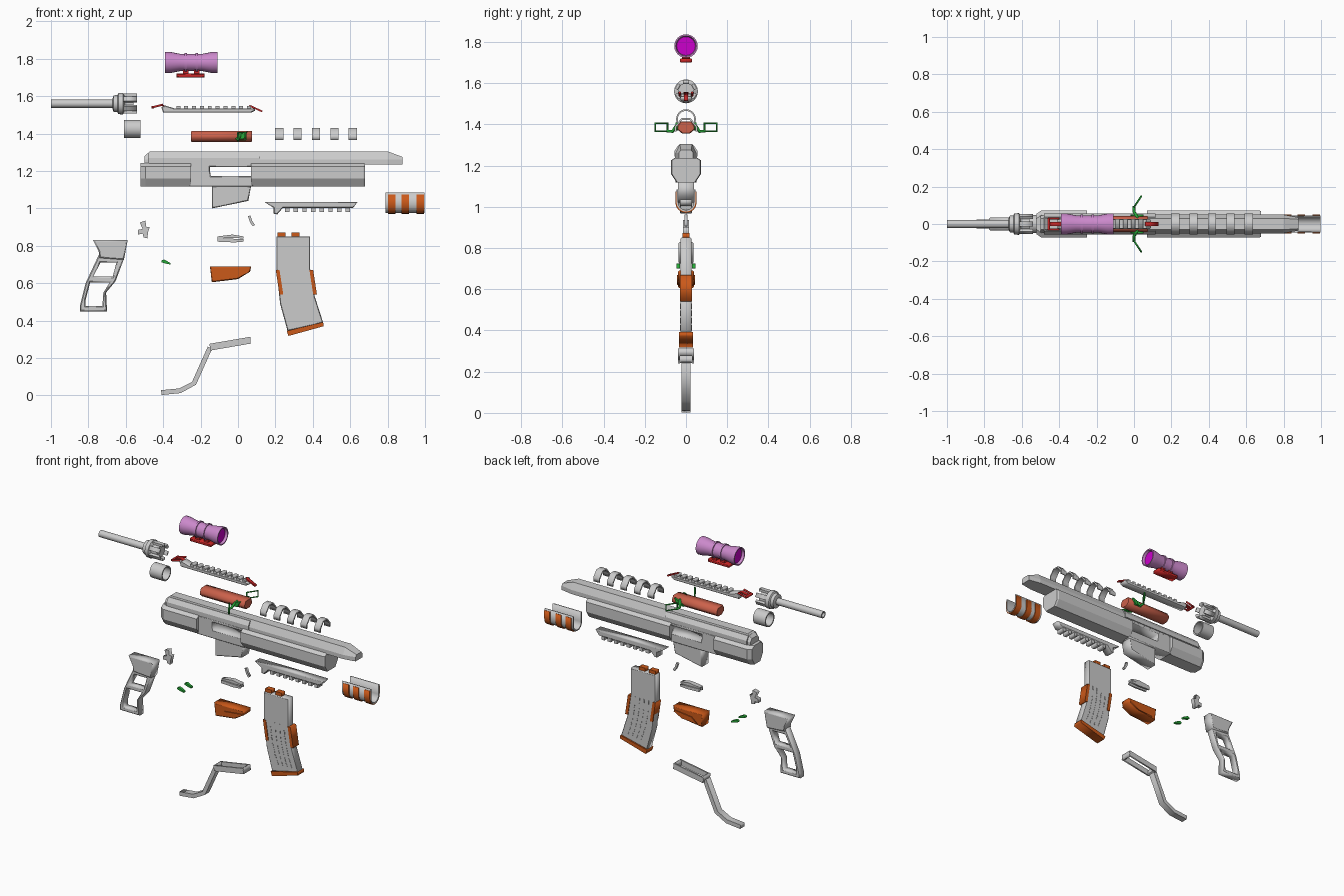
import bpy, bmesh, math
from mathutils import Matrix, Vector

cube = bpy.data.objects.get("Cube")
if cube:
    bpy.data.objects.remove(cube)


def colour(name, r, g, b):
    m = bpy.data.materials.new(name)
    m.use_nodes = True
    m.diffuse_color = (r, g, b, 1)
    m.node_tree.nodes["Principled BSDF"].inputs["Base Color"].default_value = (r, g, b, 1)
    return m


grey = colour("light grey", .6, .6, .6)
pink = colour("scope pink", .6, .25, .6)
magenta = colour("lens magenta", .6, 0, .6)
red = colour("sight red", .6, .02, .02)
brick = colour("bolt brick red", .6, .12, .07)
orange = colour("orange", .6, .1, .01)
green = colour("green", .02, .4, .04)


def finish(name, bm, mat, smooth=False):
    bmesh.ops.remove_doubles(bm, verts=bm.verts, dist=.0002)
    bmesh.ops.recalc_face_normals(bm, faces=bm.faces)
    me = bpy.data.meshes.new(name)
    bm.to_mesh(me)
    bm.free()
    me.materials.append(mat)
    ob = bpy.data.objects.new(name, me)
    bpy.context.collection.objects.link(ob)
    bpy.ops.object.select_all(action='DESELECT')
    ob.select_set(True)
    bpy.context.view_layer.objects.active = ob
    if smooth:
        bpy.ops.object.shade_smooth_by_angle(angle=math.radians(35))
    return ob


def from_curve(name, curve, matrix, mat):
    tmp = bpy.data.objects.new(name + "_curve", curve)
    bpy.context.collection.objects.link(tmp)
    graph = bpy.context.evaluated_depsgraph_get()
    me = bpy.data.meshes.new_from_object(tmp.evaluated_get(graph))
    me.transform(matrix)
    bm = bmesh.new()
    bm.from_mesh(me)
    bpy.data.objects.remove(tmp)
    bpy.data.meshes.remove(me)
    return finish(name, bm, mat)


def add_spline(curve, points, closed=True):
    spline = curve.splines.new('POLY')
    spline.points.add(len(points) - 1)
    for p, co in zip(spline.points, points):
        p.co = (*co, *[0] * (3 - len(co)), 1)
    spline.use_cyclic_u = closed


def plate(name, loops, half, mat, axis='Y', at=0, bevel=0):
    """Extrude an outline with holes along Y (points are x,z) or X (points are y,z)."""
    curve = bpy.data.curves.new(name, 'CURVE')
    curve.dimensions, curve.fill_mode = '2D', 'BOTH'
    for loop in loops:
        add_spline(curve, loop)
    curve.extrude = half - bevel
    curve.bevel_depth, curve.offset, curve.bevel_resolution = bevel, -bevel, 0
    if axis == 'Y':
        turn = Matrix.Translation((0, at, 0)) @ Matrix.Rotation(math.pi / 2, 4, 'X')
    else:
        turn = Matrix.Translation((at, 0, 0)) @ Matrix(((0, 0, 1, 0), (1, 0, 0, 0), (0, 1, 0, 0), (0, 0, 0, 1)))
    return from_curve(name, curve, turn, mat)


def wire(name, points, radius, mat, closed=False):
    curve = bpy.data.curves.new(name, 'CURVE')
    curve.dimensions = '3D'
    curve.bevel_depth, curve.bevel_resolution, curve.use_fill_caps = radius, 1, True
    add_spline(curve, points, closed)
    return from_curve(name, curve, Matrix(), mat)


def box(name, x, y, z, mat):
    return plate(name, [[(x[0], z[0]), (x[1], z[0]), (x[1], z[1]), (x[0], z[1])]],
                 (y[1] - y[0]) / 2, mat, at=(y[0] + y[1]) / 2)


def mirrored(half):
    return half + [(-y, z) for y, z in reversed(half)]


def loft(name, stations, mat, smooth=False):
    """Skin closed rings of equal length, given as (x, [(y, z)])."""
    bm = bmesh.new()
    rings = [[bm.verts.new((x, y, z)) for y, z in ring] for x, ring in stations]
    n = len(rings[0])
    for a, b in zip(rings, rings[1:]):
        for i in range(n):
            bm.faces.new((a[i], a[(i + 1) % n], b[(i + 1) % n], b[i]))
    bm.faces.new(rings[0])
    bm.faces.new(rings[-1])
    return finish(name, bm, mat, smooth)


def circle(r, z, n=24):
    return [(r * math.cos(t * math.tau / n), z + r * math.sin(t * math.tau / n)) for t in range(n)]


def lathe(name, profile, z, mat):
    return loft(name, [(x, circle(r, z)) for x, r in profile], mat, True)


def ribbon(path, thick):
    """Outline of a strip that follows a path."""
    pts = [Vector(p) for p in path]
    sides = []
    for i, p in enumerate(pts):
        d = (pts[min(i + 1, len(pts) - 1)] - pts[max(i - 1, 0)]).normalized()
        sides.append(Vector((-d.y, d.x)) * thick / 2)
    return [tuple(p + s) for p, s in zip(pts, sides)] + [tuple(p - s) for p, s in reversed(list(zip(pts, sides)))]


# Scope with recessed lenses, rings and mount
lathe("scope_body", [(-.37, .044), (-.39, .05), (-.39, .057), (-.36, .056), (-.31, .046), (-.19, .046),
                     (-.14, .056), (-.11, .057), (-.11, .05), (-.13, .044)], 1.78, pink)
for i, x in enumerate((-.28, -.22)):
    lathe(f"scope_ring_{i}", [(x - .006, .052), (x + .006, .052)], 1.78, pink)
    box(f"mount_clamp_{i}", (x - .015, x + .015), (-.02, .02), (1.715, 1.74), red)
for side, x in (("rear", -.371), ("front", -.129)):
    lathe(f"{side}_lens", [(x - .003, .047), (x + .003, .047)], 1.78, magenta)
plate("scope_mount", [[(-.33, 1.70), (-.18, 1.70), (-.18, 1.72), (-.33, 1.72)]], .03, red, bevel=.004)

# Barrel, its pronged collar and the loose sleeve
lathe("barrel", [(-.9, .015), (-1, .015), (-1, .022), (-.66, .022)], 1.56, grey)
lathe("barrel_collar", [(-.67, .03), (-.665, .044), (-.645, .046), (-.64, .056), (-.615, .058), (-.605, .04),
                        (-.56, .04), (-.56, .03)], 1.56, grey)
for i in range(6):
    prong = box(f"collar_prong_{i}", (-.62, -.54), (-.014, .014), (.038, .053), grey)
    prong.data.transform(Matrix.Translation((0, 0, 1.56)) @ Matrix.Rotation(i * math.tau / 6, 4, 'X'))
plate("sleeve", [circle(.048, 1.425), circle(.04, 1.425)], .045, grey, 'X', -.565)


def toothed_rail(name, start, end, base, tip, half, count):
    pitch = (end - start) / count
    for i in range(count):
        x = start + pitch * (i + .25)
        box(f"{name}_tooth_{i}", (x, x + pitch / 2), (-half, half), sorted((base, tip)), grey)


# Top rail with folding sights
plate("top_rail", [[(-.40, 1.512), (.07, 1.512), (.09, 1.522), (.09, 1.535), (-.34, 1.535),
                    (-.39, 1.55), (-.41, 1.54)]], .026, grey, bevel=.004)
toothed_rail("top_rail", -.34, .08, 1.53, 1.547, .024, 10)
plate("rear_sight", [ribbon([(-.46, 1.54), (-.41, 1.553), (-.37, 1.538)], .008)], .012, red)
for s in (-1, 1):
    wire("rear_sight_post", [(-.46, s * .03, 1.54), (-.40, s * .03, 1.555)], .006, red)
box("rear_sight_bar", (-.463, -.45), (-.033, .033), (1.535, 1.547), red)
plate("front_sight", [ribbon([(.06, 1.55), (.13, 1.518)], .009)], .01, red)

# Bolt carrier and winged charging handle
bolt = mirrored([(.028, 1.415), (.042, 1.39), (.042, 1.375), (.018, 1.355)])
plate("bolt_carrier", [bolt], .163, brick, 'X', -.088, bevel=.004)
for s in (-1, 1):
    wire("handle_loop", [(.0, s * .09, 1.366), (.04, s * .15, 1.366), (.04, s * .15, 1.405),
                         (.0, s * .09, 1.405)], .005, green, True)
    wire("handle_arm", [(.0, s * .095, 1.368), (.0, s * .065, 1.365), (.01, s * .05, 1.39), (.02, s * .03, 1.4)],
         .008, green)
    plate("handle_foot", [[(-.02, 1.37), (.03, 1.37), (.05, 1.41), (.02, 1.4)]], .006, green, at=s * .046)

# Row of heat shield clips
arch = mirrored([(.055, 1.365), (.055, 1.39), (.022, 1.43)])
inner = mirrored([(-.047, 1.365), (-.047, 1.386), (-.018, 1.422)])
for i in range(5):
    plate(f"shield_clip_{i}", [arch + inner], .022, grey, 'X', .22 + i * .0985)


# Receiver: upper spine, side panels, lower shells and magazine well
def spine(top, wide, narrow):
    return mirrored([(wide, 1.235), (wide, 1.262), (narrow, top)])


loft("upper_receiver", [(-.50, spine(1.28, .045, .03)), (-.47, spine(1.305, .05, .03)),
                        (.8, spine(1.305, .05, .03)), (.88, spine(1.275, .035, .025))], grey)
loft("upper_panel", [(-.48, mirrored([(.056, 1.245), (.056, 1.27), (.038, 1.297)])),
                     (.115, mirrored([(.056, 1.245), (.056, 1.27), (.038, 1.297)]))], grey)


def shell(wide, low, top=1.242):
    return mirrored([(low, 1.117), (wide, 1.16), (wide, 1.225), (wide - .025, top)])


loft("rear_lower_receiver", [(-.52, shell(.055, .03)), (-.495, shell(.073, .045)), (-.25, shell(.073, .045))], grey)
loft("front_lower_receiver", [(.07, shell(.073, .045)), (.67, shell(.073, .045)), (.68, shell(.068, .04))], grey)
plate("ejection_port_frame", [[(-.26, 1.117), (.08, 1.117), (.08, 1.24), (-.26, 1.24)],
                              [(-.145, 1.172), (.07, 1.172), (.07, 1.222), (-.15, 1.222), (-.15, 1.2)]],
      .052, grey, bevel=.004)
plate("magazine_well", [[(-.14, 1.12), (-.14, 1.0), (.055, 1.04), (.07, 1.12)]], .04, grey, bevel=.005)

# Handguard cradle with orange bands
def cradle(r):
    bend = [(r * math.cos(a * math.pi / 8), 1.022 - r * math.sin(a * math.pi / 8)) for a in range(9)]
    return [(r, 1.085)] + bend + [(-r, 1.085)]


plate("handguard_cradle", [cradle(.046) + cradle(.038)[::-1]], .104, grey, 'X', .893)
for i, x in enumerate((.822, .893, .975)):
    plate(f"cradle_band_{i}", [[(y, min(z, 1.075)) for y, z in cradle(.052) + cradle(.044)[::-1]]],
          .02, orange, 'X', x)

# Lower rail
plate("lower_rail", [[(.14, 1.035), (.64, 1.035), (.615, 1.003), (.24, 1.003), (.21, .968), (.19, .972),
                      (.19, 1.003)]], .03, grey, bevel=.004)
toothed_rail("lower_rail", .24, .61, 1.01, .98, .026, 8)

# Small internals: trigger, hammer and catch
plate("trigger", [ribbon([(.06, .96), (.07, .93), (.085, .908)], .014)], .008, grey)
plate("hammer", [[(-.525, .925), (-.495, .935), (-.49, .9), (-.472, .9), (-.48, .875), (-.485, .84), (-.505, .845),
                  (-.51, .865), (-.535, .86), (-.535, .885), (-.51, .89)]], .014, grey)
for s in (-1, 1):
    plate("catch_side", [[(-.11, .822), (-.02, .818), (.03, .822), (.03, .835), (-.11, .842)],
                         ], .006, grey, at=s * .014)
    plate("catch_arm", [[(-.11, .85), (-.03, .86), (.03, .85), (.03, .84), (-.11, .842)]], .008, grey, at=s * .008)
    plate("selector_lever", [[(-.41, .722), (-.395, .726), (-.36, .708), (-.362, .7), (-.38, .703), (-.41, .712)]],
          .009, green, at=s * .038)

# Orange trigger housing, hollow from below
housing = plate("trigger_housing", [[(-.15, .69), (.07, .69), (.065, .662), (0, .622), (-.14, .605)]], .038, orange,
                bevel=.005)
for s in (-1, 1):
    plate("housing_flare", [[(-.11, .62), (-.07, .655), (.05, .668), (.06, .66), (0, .628)]], .004, orange, at=s * .04)

# Skeleton grip
plate("grip_frame", [[(-.745, .75), (-.61, .73), (-.655, .61), (-.705, .55), (-.70, .45), (-.845, .45), (-.845, .48),
                      (-.815, .6)],
                     [(-.735, .71), (-.65, .71), (-.67, .635), (-.775, .635)],
                     [(-.79, .605), (-.685, .605), (-.72, .55), (-.725, .478), (-.815, .478), (-.815, .51)]],
      .025, grey, bevel=.006)
plate("grip_cap", [[(-.775, .83), (-.59, .83), (-.61, .725), (-.74, .735), (-.745, .77)]], .036, grey, bevel=.006)

# Curved magazine with ribs, edge strips and floor plate
plate("magazine_body", [[(.205, .85), (.385, .85), (.385, .68), (.41, .53), (.455, .39), (.265, .345), (.225, .49),
                         (.205, .68)]], .026, grey, bevel=.004)
plate("magazine_floor", [[(.26, .345), (.455, .392), (.458, .37), (.27, .318)]], .033, orange)
for x in (.21, .285):
    box("feed_lip", (x, x + .045), (-.018, .018), (.845, .872), orange)
for x, lean in ((.202, .02), (.382, .02)):
    plate("magazine_edge_strip", [[(x, .67), (x + .02, .67), (x + lean + .02, .54), (x + lean, .54)]], .03, orange)
for row in range(4):
    for k in range(8):
        t, u = k / 8, (k + .7) / 8
        dash = [(.255 + row * .033 + .06 * v * v, .67 - .28 * v) for v in (t, u)]
        plate(f"magazine_rib_{row}_{k}", [ribbon(dash, .006)], .028, grey)

# Trigger guard strap with open frame
plate("guard_strap", [ribbon([(-.41, .015), (-.31, .025), (-.235, .065), (-.15, .255)], .026)], .022, grey)
for s in (-1, 1):
    plate("guard_frame_side", [ribbon([(-.15, .258), (.065, .295)], .036)], .005, grey, at=s * .033)
for x, z in ((-.145, .259), (.06, .294)):
    box("guard_frame_end", (x - .006, x + .006), (-.036, .036), (z - .018, z + .018), grey)
